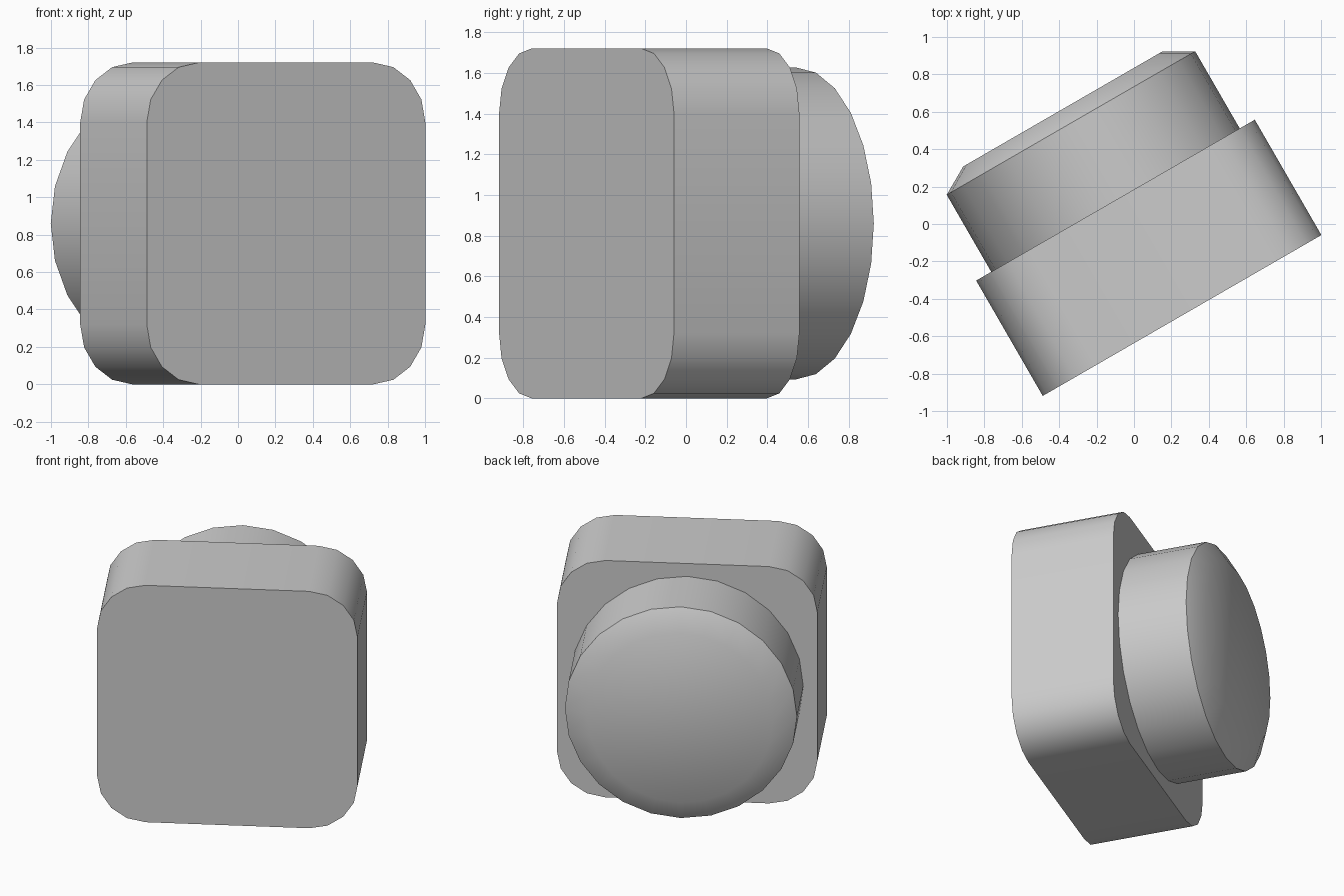
import bpy
import bmesh
import math
from mathutils import Matrix

cube = bpy.data.objects.get("Cube")
if cube:
    bpy.data.objects.remove(cube, do_unlink=True)

grey = bpy.data.materials.new("plain grey")
grey.use_nodes = True
colour = (0.6, 0.6, 0.6, 1)
grey.diffuse_color = colour
grey.node_tree.nodes["Principled BSDF"].inputs["Base Color"].default_value = colour

# The whole model is turned about the vertical axis; local y is its depth
TURN = Matrix.Rotation(math.radians(30), 4, 'Z')
CENTRE_X, CENTRE_Z = -0.022, 0.86


def loft(name, sections):
    """Join matching outlines, each (depth, [(x, z), ...]), into a capped solid."""
    bm = bmesh.new()
    rings = [[bm.verts.new((CENTRE_X + x, depth, CENTRE_Z + z)) for x, z in outline]
             for depth, outline in sections]
    for a, b in zip(rings, rings[1:]):
        for i in range(len(a)):
            j = (i + 1) % len(a)
            bm.faces.new((a[i], a[j], b[j], b[i]))
    bm.faces.new(rings[0])
    bm.faces.new(rings[-1])
    bmesh.ops.recalc_face_normals(bm, faces=bm.faces)
    mesh = bpy.data.meshes.new(name)
    bm.to_mesh(mesh)
    bm.free()
    mesh.transform(TURN)
    mesh.materials.append(grey)
    obj = bpy.data.objects.new(name, mesh)
    bpy.context.collection.objects.link(obj)
    bpy.ops.object.select_all(action='DESELECT')
    obj.select_set(True)
    bpy.context.view_layer.objects.active = obj
    bpy.ops.object.shade_smooth_by_angle(angle=math.radians(30))
    return obj


def circle(radius, sides=24):
    return [(radius * math.cos(math.tau * i / sides),
             radius * math.sin(math.tau * i / sides)) for i in range(sides)]


def rounded_square(half, radius, steps=4):
    points = []
    for corner, (sx, sz) in enumerate(((1, 1), (-1, 1), (-1, -1), (1, -1))):
        for i in range(steps + 1):
            a = math.pi / 2 * (corner + i / steps)
            points.append((sx * (half - radius) + radius * math.cos(a),
                           sz * (half - radius) + radius * math.sin(a)))
    return points


# Square block with rounded corners
block = rounded_square(0.86, 0.32)
loft("rounded_block", [(-0.552, block), (0.16, block)])

# Round knob with a chamfered end
loft("round_knob", [(0.16, circle(0.767)), (0.636, circle(0.767)),
                    (0.723, circle(0.615))])
